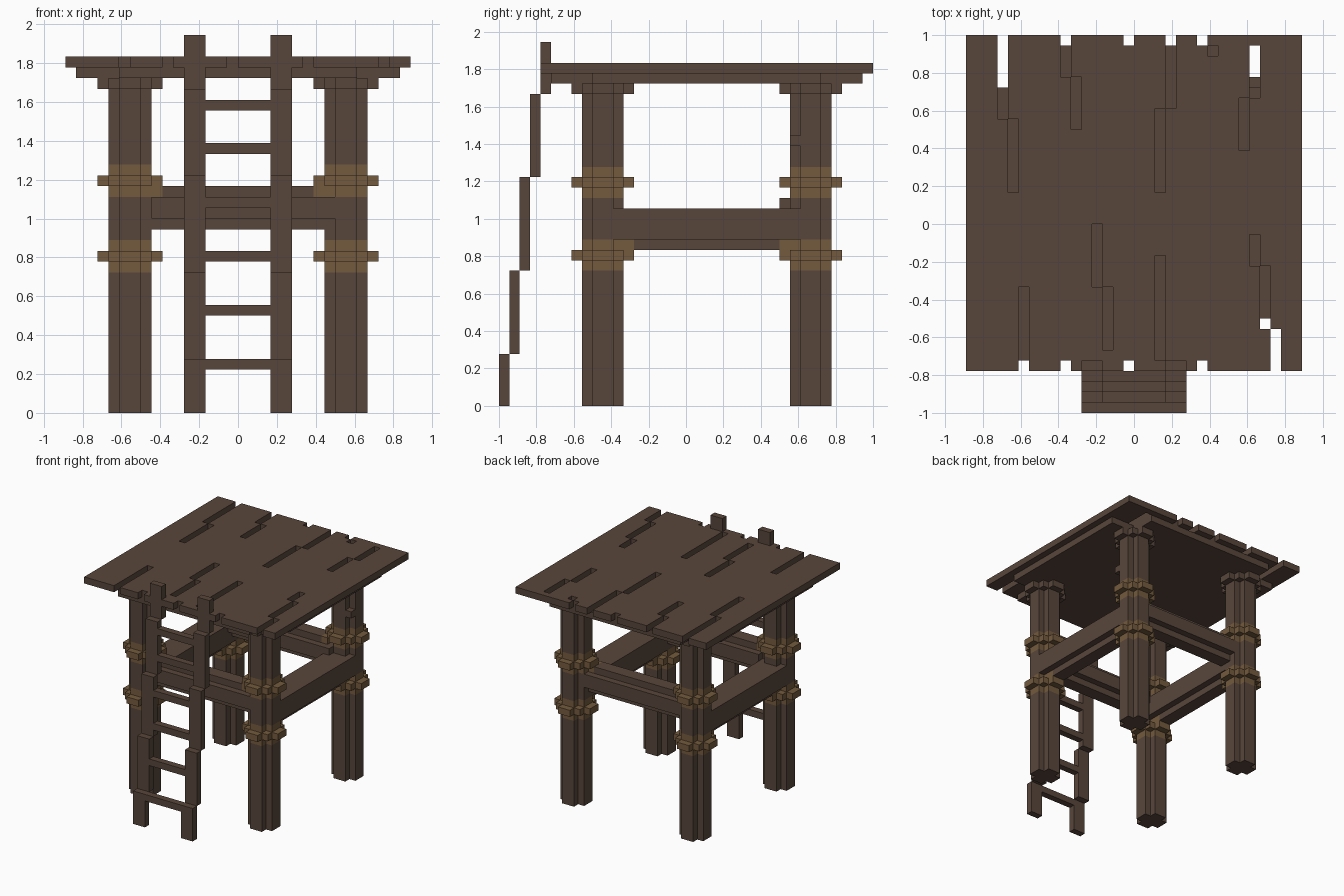
import bpy, bmesh
from mathutils import Vector

U = 1 / 18  # size of one block

cube = bpy.data.objects.get("Cube")
if cube:
    bpy.data.objects.remove(cube, do_unlink=True)


def material(name, rgb):
    m = bpy.data.materials.new(name)
    m.use_nodes = True
    m.diffuse_color = (*rgb, 1)
    m.node_tree.nodes["Principled BSDF"].inputs["Base Color"].default_value = (*rgb, 1)
    return m


WOOD = material("dark_wood", (0.098, 0.062, 0.044))
ROPE = material("rope_brown", (0.174, 0.104, 0.048))


def finish(name, bm, *mats):
    bmesh.ops.recalc_face_normals(bm, faces=bm.faces[:])
    me = bpy.data.meshes.new(name)
    bm.to_mesh(me)
    bm.free()
    for m in mats:
        me.materials.append(m)
    ob = bpy.data.objects.new(name, me)
    bpy.context.collection.objects.link(ob)
    return ob


def add_box(bm, x0, x1, y0, y1, z0, z1):
    """Box given by its limits in blocks."""
    lo, hi = Vector((x0, y0, z0)) * U, Vector((x1, y1, z1)) * U
    verts = bmesh.ops.create_cube(bm, size=1)["verts"]
    for v in verts:
        v.co = (lo + hi) / 2 + v.co * (hi - lo)


def boxes(name, limits, mat=WOOD):
    bm = bmesh.new()
    for b in limits:
        add_box(bm, *b)
    return finish(name, bm, mat)


def stepped_outline(quarter):
    """Mirror a quarter of a stepped round into a closed outline."""
    q = list(quarter)
    return (q + [(-x, y) for x, y in reversed(q)] + [(-x, -y) for x, y in q]
            + [(x, -y) for x, y in reversed(q)])


LOG = stepped_outline([(2, 1), (1, 1), (1, 2)])
COLLAR = stepped_outline([(3, 1), (2, 1), (2, 2), (1, 2), (1, 3)])


def add_column(bm, outline, cx, cy, z0, z1, mat_index=0):
    base = [bm.verts.new(((cx + x) * U, (cy + y) * U, z0 * U)) for x, y in outline]
    face = bm.faces.new(base)
    out = bmesh.ops.extrude_face_region(bm, geom=[face])["geom"]
    top = [g for g in out if isinstance(g, bmesh.types.BMVert)]
    bmesh.ops.translate(bm, verts=top, vec=(0, 0, (z1 - z0) * U))
    for f in bm.faces:
        if all(v in top or v in base for v in f.verts):
            f.material_index = mat_index


# Log legs with rope bands, knotted rope rings and a wooden collar at the top
STACK = [(0, 13, 0), (13, 16, 1), (16, 20, 0), (20, 23, 1), (23, 31, 0)]
for side, cx in (("right", -10), ("left", 10)):
    for end, cy in (("front", -8), ("back", 12)):
        bm = bmesh.new()
        for z0, z1, m in STACK:
            add_column(bm, LOG, cx, cy, z0, z1, m)
        finish(f"leg_{end}_{side}", bm, WOOD, ROPE)
        bm = bmesh.new()
        for z in (14, 21):
            add_column(bm, COLLAR, cx, cy, z, z + 1)
        finish(f"rope_rings_{end}_{side}", bm, ROPE)
        bm = bmesh.new()
        add_column(bm, COLLAR, cx, cy, 30, 31)
        finish(f"collar_{end}_{side}", bm, WOOD)

# Small peg on the back left leg
boxes("peg", [(11, 12, 10, 11, 25, 26)])

# Cross beams at the front and back, stepped like the logs
for name, y in (("beam_front", -10), ("beam_back", 9)):
    boxes(name, [(-8, 9, y, y + 4, 18, 20),
                 (-8, 8, y + 1, y + 3, 17, 18),
                 (-7, 7, y + 1, y + 3, 20, 21)])
    boxes(name + "_rope", [(s * 7.5 - 0.5, s * 7.5 + 0.5, y + 1, y + 3, 20, 21)
                           for s in (-1, 1)], ROPE)

# Side beams sit a little lower
for name, x in (("beam_right", -12), ("beam_left", 8)):
    boxes(name, [(x, x + 4, -7, 11, 16, 19), (x + 1, x + 3, -5, 9, 15, 16)])
    boxes(name + "_rope", [(x + 1, x + 3, y, y + 1, 15, 16) for y in (-6, 9)], ROPE)

# Supporting layer under the deck, with the corners left open
boxes("deck_support", [(-11, 11, -13, 17, 31, 32),
                       (-15, -11, -9, 13, 31, 32),
                       (11, 15, -9, 13, 31, 32)])

# Deck planks: column -> gaps between boards, as y ranges
GAPS = {-13: [(10, 18)], -12: [(3, 10)], -11: [(-14, -6)],
        -7: [(-14, -13), (14, 18)], -6: [(9, 14)], -4: [(-6, 0)], -3: [(-12, -6)],
        -1: [(-14, -13), (17, 18)], 2: [(-13, -3), (3, 11)], 3: [(11, 18)],
        6: [(-14, -13), (17, 18)], 7: [(16, 17)], 10: [(7, 12)],
        11: [(-4, -1), (12, 17)], 12: [(-10, -4)], 13: [(-14, -10)]}
planks = []
x = -16
while x < 16:
    x1 = x + 1
    if x not in GAPS:  # widen solid boards up to the next gap
        while x1 < 16 and x1 not in GAPS:
            x1 += 1
    y = -14
    for g0, g1 in GAPS.get(x, []) + [(18, 18)]:
        if g0 > y:
            planks.append((x, x1, y, g0, 32, 33))
        y = g1
    x = x1
boxes("deck_planks", planks)

# Ladder leaning in steps against the front edge
STEPS = [(0, 5), (5, 13), (13, 22), (22, 30), (30, 35)]
for side, x in (("right", -5), ("left", 3)):
    boxes(f"ladder_rail_{side}",
          [(x, x + 2, -18 + i, -17 + i, z0, z1) for i, (z0, z1) in enumerate(STEPS)])
rungs = []
for z in (4, 9, 14, 19, 24, 28):
    i = next(k for k, (z0, z1) in enumerate(STEPS) if z0 <= z < z1)
    rungs.append((-3, 3, -18 + i, -17 + i, z, z + 1))
boxes("ladder_rungs", rungs)
